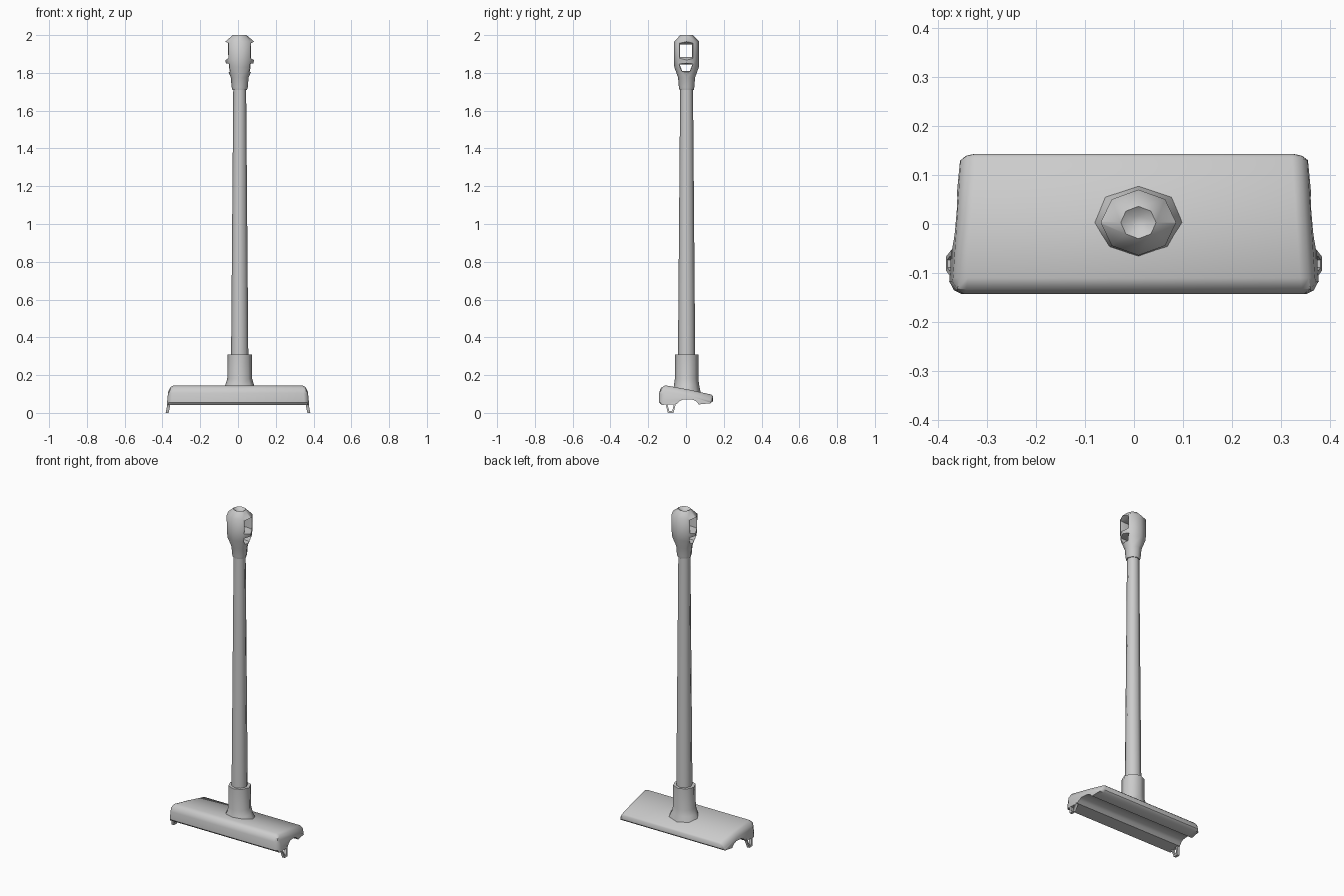
import bpy
import bmesh
from math import cos, sin, pi, radians

cube = bpy.data.objects.get("Cube")
if cube:
    bpy.data.objects.remove(cube, do_unlink=True)

grey = bpy.data.materials.new("plain grey")
grey.diffuse_color = (0.6, 0.6, 0.6, 1)
grey.use_nodes = True
grey.node_tree.nodes["Principled BSDF"].inputs["Base Color"].default_value = (0.6, 0.6, 0.6, 1)

CX, CY = 0.009, 0.003   # axis of the pole


def finish(name, bm, angle=50):
    bmesh.ops.recalc_face_normals(bm, faces=bm.faces)
    mesh = bpy.data.meshes.new(name)
    bm.to_mesh(mesh)
    bm.free()
    obj = bpy.data.objects.new(name, mesh)
    bpy.context.collection.objects.link(obj)
    mesh.materials.append(grey)
    smooth(obj, angle)
    return obj


def smooth(obj, angle):
    bpy.ops.object.select_all(action='DESELECT')
    obj.select_set(True)
    bpy.context.view_layer.objects.active = obj
    bpy.ops.object.shade_smooth_by_angle(angle=radians(angle))


def loft(bm, rings, closed=False):
    """Skin a row of point rings; cap the ends unless the row is closed."""
    loops = [[bm.verts.new(p) for p in ring] for ring in rings]
    pairs = list(zip(loops, loops[1:]))
    if closed:
        pairs.append((loops[-1], loops[0]))
    else:
        bm.faces.new(loops[0])
        bm.faces.new(loops[-1])
    for a, b in pairs:
        for i in range(len(a)):
            j = (i + 1) % len(a)
            bm.faces.new((a[i], a[j], b[j], b[i]))


def turned(name, profile, sides=8):
    """Upright turned part from (z, x radius, y radius) rows."""
    bm = bmesh.new()
    turns = [2 * pi * i / sides for i in range(sides)]
    loft(bm, [[(CX + rx * cos(t), CY + ry * sin(t), z) for t in turns]
              for z, rx, ry in profile])
    return finish(name, bm)


# Pole and collar
turned("pole", [(0.25, 0.046, 0.046), (1.72, 0.034, 0.034)])
turned("collar", [(0.09, 0.1, 0.078), (0.115, 0.095, 0.073), (0.145, 0.077, 0.067),
                  (0.18, 0.066, 0.062), (0.31, 0.064, 0.062)])

# Grip with a dimpled top
grip = turned("grip", [(1.71, 0.039, 0.038), (1.725, 0.043, 0.041), (1.775, 0.047, 0.045),
                       (1.83, 0.07, 0.065), (1.87, 0.076, 0.067), (1.965, 0.077, 0.067),
                       (2.0, 0.036, 0.033), (1.985, 0.015, 0.015)])


def window(name, outer, inner):
    """Cutter through the grip along x, flared at both ends; rows are (y, z)."""
    bm = bmesh.new()
    loft(bm, [[(CX + x, CY - 0.003 + y, z) for y, z in shape]
              for x, shape in ((-0.09, outer), (-0.045, inner), (0.045, inner), (0.09, outer))])
    cutter = finish(name, bm)
    cutter.hide_render = True
    mod = grip.modifiers.new(name, 'BOOLEAN')
    mod.operation = 'DIFFERENCE'
    mod.solver = 'EXACT'
    mod.object = cutter
    bpy.context.view_layer.objects.active = grip
    bpy.ops.object.modifier_apply(modifier=name)
    bpy.data.objects.remove(cutter, do_unlink=True)


def trapezoid(low, high, bottom, top):
    return [(-low, bottom), (low, bottom), (high, top), (-high, top)]


window("upper_window", trapezoid(0.046, 0.046, 1.86, 1.972), trapezoid(0.031, 0.031, 1.885, 1.95))
window("lower_window", trapezoid(0.03, 0.046, 1.79, 1.855), trapezoid(0.02, 0.034, 1.81, 1.845))
smooth(grip, 50)

# Wide head: side profile in (y, z) with a channel along the underside
side = [(-0.143, 0.055), (-0.143, 0.105), (-0.133, 0.132), (-0.11, 0.146), (0.02, 0.122),
        (0.135, 0.097), (0.143, 0.088), (0.143, 0.062), (0.13, 0.051), (0.068, 0.045),
        (0.052, 0.062), (0.03, 0.072), (-0.015, 0.072), (-0.033, 0.062), (-0.048, 0.047),
        (-0.13, 0.043)]


def end_x(y, z):
    return 0.376 - 0.086 * (y + 0.115) - 0.1 * (z - 0.05)


def section(sign, inset, drop, back):
    ring = []
    for y, z in side:
        ny = max(-0.143 + inset, min(0.143 - inset * 0.5, y))
        nz = z - drop if z > 0.08 else z
        ring.append((sign * (end_x(ny, nz) - back), ny, nz))
    return ring


bm = bmesh.new()
steps = [(0, 0, 0.027), (0.008, 0.008, 0.01), (0.026, 0.032, 0)]
loft(bm, [section(-1, *s) for s in reversed(steps)] + [section(1, *s) for s in steps])
finish("floor_head", bm, 40)

# Small open loops under the ends of the head
for label, sign in (("left", 1), ("right", -1)):
    outer = [(-0.11, 0.055), (-0.096, 0), (-0.066, 0), (-0.052, 0.055)]
    inner = [(-0.098, 0.045), (-0.089, 0.011), (-0.073, 0.011), (-0.064, 0.045)]
    rings = []
    for shape, shift in ((outer, 0), (outer, 0.016), (inner, 0.016), (inner, 0)):
        rings.append([(sign * (0.367 + shift - 0.2 * z), y, z) for y, z in shape])
    bm = bmesh.new()
    loft(bm, rings, closed=True)
    finish(label + "_end_loop", bm, 30)
